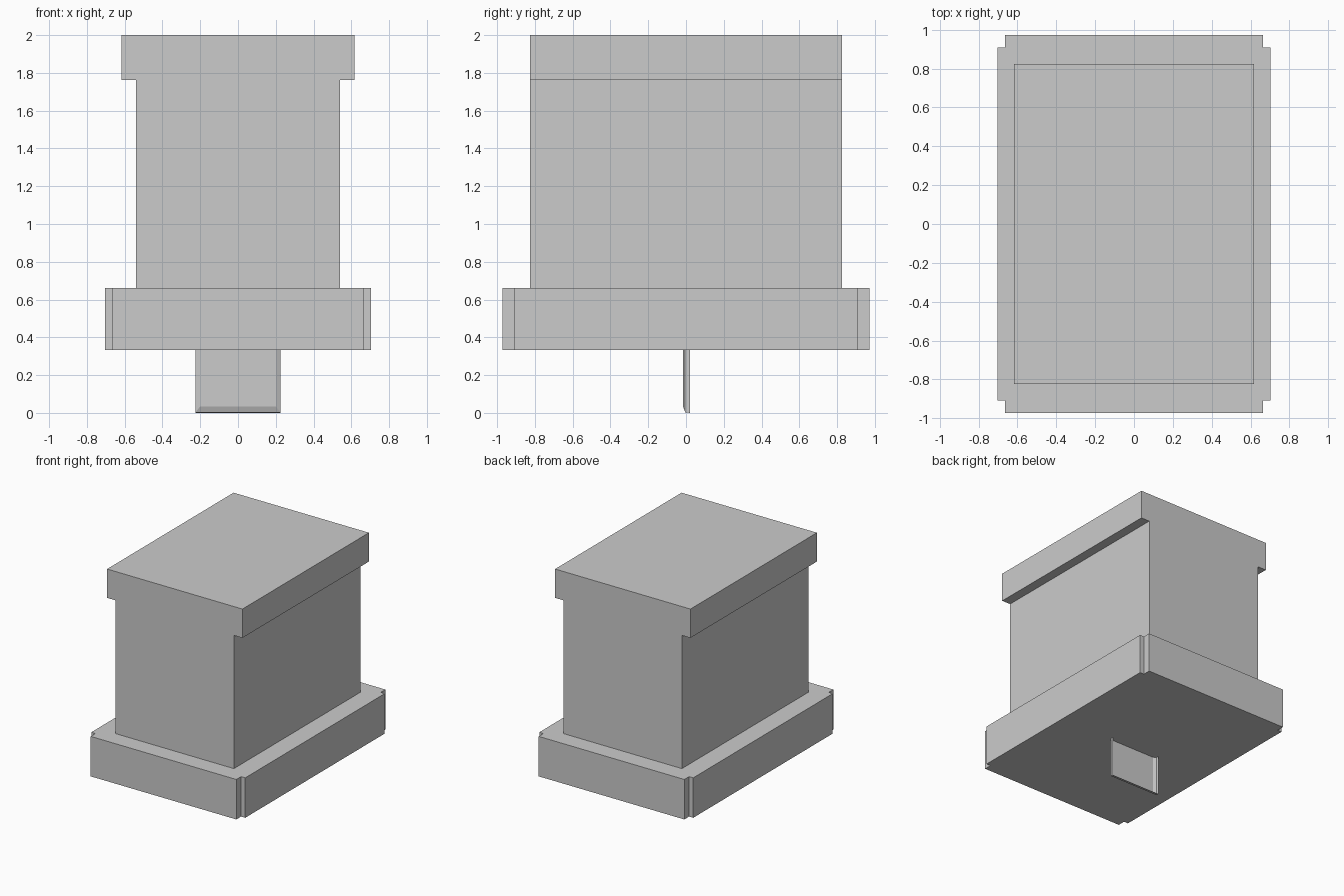
import bpy, bmesh
from mathutils import Vector

if "Cube" in bpy.data.objects:
    bpy.data.objects.remove(bpy.data.objects["Cube"])


def finish(name, bm):
    bmesh.ops.recalc_face_normals(bm, faces=bm.faces)
    mesh = bpy.data.meshes.new(name)
    bm.to_mesh(mesh)
    bm.free()
    obj = bpy.data.objects.new(name, mesh)
    bpy.context.collection.objects.link(obj)
    return obj


def mirrored(half):
    """Close a right-hand outline by mirroring it across x = 0."""
    return half + [(-x, v) for x, v in reversed(half)]


def prism(name, outline, place, direction):
    """Fill an outline and extrude it along a direction."""
    bm = bmesh.new()
    face = bm.faces.new([bm.verts.new(place(a, b)) for a, b in outline])
    new = bmesh.ops.extrude_face_region(bm, geom=[face], use_keep_orig=True)
    verts = [g for g in new["geom"] if isinstance(g, bmesh.types.BMVert)]
    bmesh.ops.translate(bm, verts=verts, vec=Vector(direction))
    return finish(name, bm)


# Body with overhanging cap: T-shaped front profile run front to back
prism("body_and_cap",
      mirrored([(0.54, 0.66), (0.54, 1.762), (0.618, 1.762), (0.618, 2.0)]),
      lambda x, z: (x, -0.825, z), (0, 1.65, 0))

# Base slab with notched corners
prism("base",
      mirrored([(0.665, -0.972), (0.665, -0.91), (0.703, -0.91),
                (0.703, 0.91), (0.665, 0.91), (0.665, 0.972)]),
      lambda x, y: (x, y, 0.332), (0, 0, 0.33))

# Thin tongue under the base: chamfered front, hollow open back
bm = bmesh.new()
rings = []
for half, bottom, y in ((0.2, 0.035, -0.016), (0.225, 0.003, -0.004), (0.225, 0.0, 0.021)):
    rings.append([bm.verts.new((x, y, z)) for x, z in
                  ((-half, 0.332), (-half, bottom), (half, bottom), (half, 0.332))])
bm.faces.new(rings[0])
for a, b in zip(rings, rings[1:]):
    for i in range(3):
        bm.faces.new((a[i], a[i + 1], b[i + 1], b[i]))
finish("tongue", bm)
